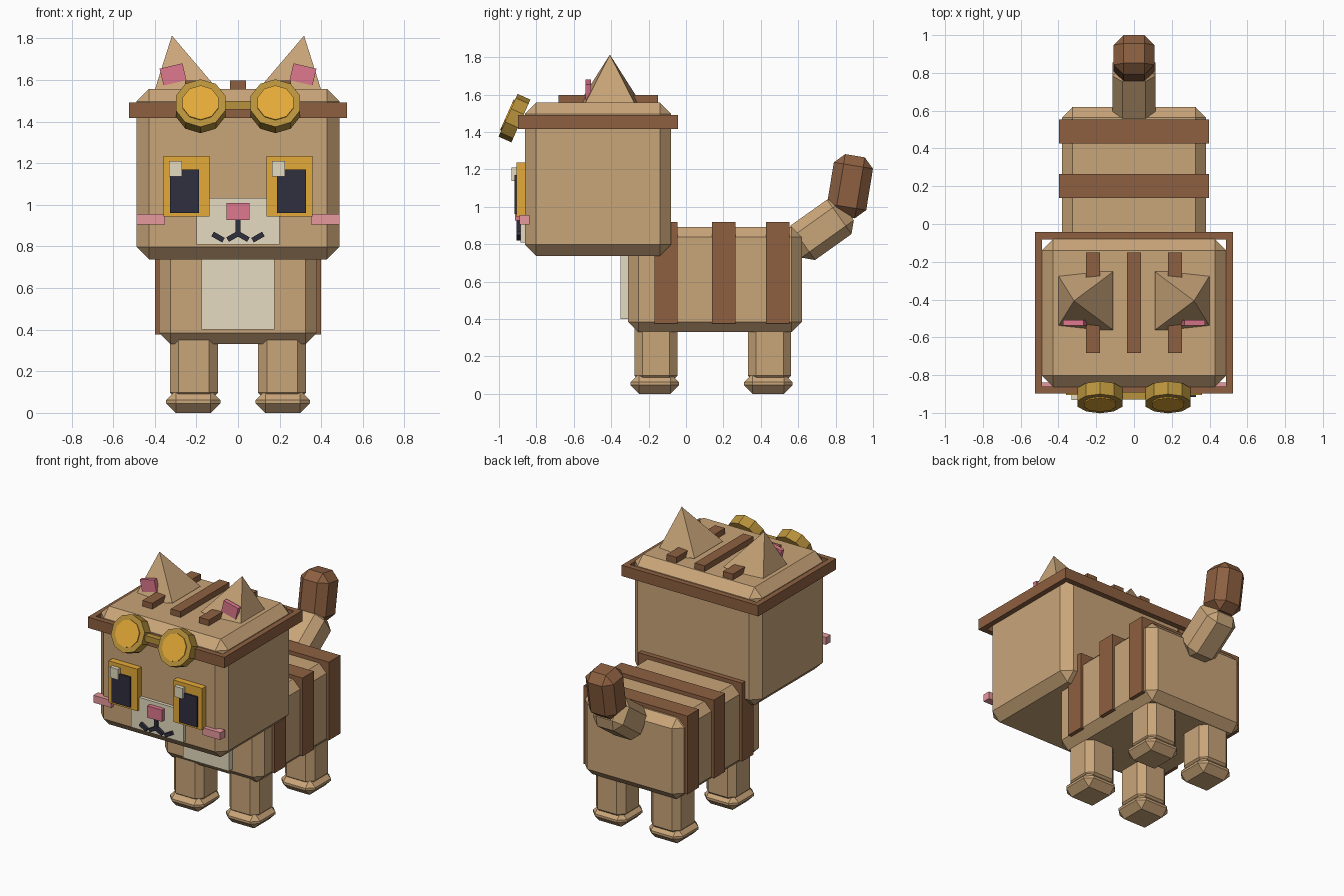
import bpy, bmesh, math
from mathutils import Matrix, Euler

if "Cube" in bpy.data.objects:
    bpy.data.objects.remove(bpy.data.objects["Cube"])


def srgb(r, g, b):
    lin = [(c / 255 / 12.92 if c < 10 else ((c / 255 + 0.055) / 1.055) ** 2.4) for c in (r, g, b)]
    return (*lin, 1.0)


def material(name, *rgb):
    m = bpy.data.materials.new(name)
    m.diffuse_color = srgb(*rgb)
    m.use_nodes = True
    m.node_tree.nodes["Principled BSDF"].inputs["Base Color"].default_value = m.diffuse_color
    return m


TAN = material("tan_fur", 201, 165, 121)
BROWN = material("brown_stripe", 141, 96, 65)
CREAM = material("cream_fur", 229, 219, 192)
AMBER = material("amber", 229, 170, 56)
BRASS = material("brass", 184, 146, 60)
DARK = material("dark_navy", 48, 47, 62)
ROSE = material("rose_pink", 222, 120, 142)
BLUSH = material("blush_pink", 232, 154, 158)


def finish(name, bm, mat, loc, rot):
    mesh = bpy.data.meshes.new(name)
    bm.to_mesh(mesh)
    bm.free()
    mesh.materials.append(mat)
    ob = bpy.data.objects.new(name, mesh)
    ob.location, ob.rotation_euler = loc, rot
    bpy.context.collection.objects.link(ob)
    return ob


def block(name, mat, loc, size, bevel=0, rot=(0, 0, 0)):
    """Box by centre and size, with optional one-step chamfer."""
    bm = bmesh.new()
    bmesh.ops.create_cube(bm, size=1, matrix=Matrix.Diagonal((*size, 1)))
    if bevel:
        bmesh.ops.bevel(bm, geom=bm.edges[:], offset=bevel, segments=1,
                        profile=0.5, affect='EDGES')
    return finish(name, bm, mat, loc, rot)


def box(name, mat, x, y, z, bevel=0):
    """Box by (min, max) ranges."""
    r = (x, y, z)
    return block(name, mat, [(a + b) / 2 for a, b in r], [b - a for a, b in r], bevel)


def cone(name, mat, sides, r1, r2, depth, loc, rot, spin=0):
    bm = bmesh.new()
    bmesh.ops.create_cone(bm, cap_ends=True, segments=sides, radius1=r1, radius2=r2,
                          depth=depth, matrix=Matrix.Rotation(spin, 4, 'Z'))
    bmesh.ops.remove_doubles(bm, verts=bm.verts[:], dist=1e-5)
    return finish(name, bm, mat, loc, rot)


# Body, chest patch and wrap-around stripes
box("body", TAN, (-.38, .38), (-.31, .62), (.33, .893), .055)
box("chest_patch", CREAM, (-.175, .175), (-.35, -.29), (.40, .80))
for y in (-.107, .201, .49):
    block("body_stripe", BROWN, (0, y, .648), (.796, .125, .543))

# Legs and paws
for s in (-1, 1):
    for name, y in (("front", -.16), ("back", .447)):
        box(name + "_leg", TAN, (s * .212 - .115, s * .212 + .115),
            (y - .115, y + .115), (.055, .42), .042)
        box(name + "_paw", TAN, (s * .215 - .13, s * .215 + .13),
            (y - .137, y + .123), (0, .108), .046)

# Tail
block("tail_base", TAN, (0, .722, .877), (.23, .226, .345), .053, (math.radians(-54.5), 0, 0))
block("tail_tip", BROWN, (0, .877, 1.11), (.215, .212, .33), .053, (math.radians(-9.3), 0, 0))

# Head and the strap running around it
box("head", TAN, (-.488, .488), (-.862, -.08), (.738, 1.557), .06)
for s in (-1, 1):
    box("strap_side", BROWN, sorted((s * .487, s * .524)), (-.897, -.043), (1.417, 1.492))
for y in ((-.897, -.860), (-.081, -.043)):
    box("strap_cross", BROWN, (-.487, .487), y, (1.417, 1.492))

# Stripes on top of the head
for x in (-.217, 0, .217):
    box("head_stripe", BROWN, (x - .038, x + .038), (-.683, -.15), (1.53, 1.597))

# Ears, goggles and cheeks, mirrored
tilt = math.radians(24)
for s in (-1, 1):
    lean, h = .2, .28
    cone("ear", TAN, 4, .155 * math.sqrt(2), 0, h,
         (s * (.262 + math.sin(lean) * h / 2), -.407, 1.539 + math.cos(lean) * h / 2),
         (0, s * lean, 0), math.pi / 4)
    block("inner_ear", ROSE, (s * .3125, -.523, 1.627), (.113, .03, .083), 0, (0, s * .23, 0))
    rot = (math.pi / 2 - tilt, 0, 0)
    cone("goggle_rim", BRASS, 10, .125, .125, .075, (s * .18, -.917, 1.474), rot)
    d = .0375
    cone("goggle_lens", AMBER, 10, .09, .09, .014,
         (s * .18, -.917 - d * math.cos(tilt), 1.474 + d * math.sin(tilt)), rot)
    box("cheek", BLUSH, sorted((s * .35, s * .487)), (-.89, -.838), (.906, .957))
box("goggle_bridge", BRASS, (-.075, .075), (-.93, -.89), (1.458, 1.5))

# Eyes; the glints sit on the same side of both
for s in (-1, 1):
    box("eye", AMBER, sorted((s * .138, s * .359)), (-.905, -.85), (.945, 1.236))
    box("pupil", DARK, sorted((s * .188, s * .327)), (-.917, -.89), (.961, 1.171))
for x in (-.30, .195):
    box("eye_glint", CREAM, (x - .031, x + .031), (-.932, -.90), (1.137, 1.21))

# Muzzle, nose and mouth
box("muzzle", CREAM, (-.2, .2), (-.885, -.85), (.81, 1.033))
box("nose", ROSE, (-.056, .056), (-.915, -.87), (.927, 1.008))
box("mouth_line", DARK, (-.011, .011), (-.905, -.88), (.845, .93))
for s in (-1, 1):
    block("mouth_inner", DARK, (s * .024, -.893, .848), (.06, .024, .025), 0, (0, s * .52, 0))
    block("mouth_outer", DARK, (s * .096, -.893, .845), (.06, .024, .025), 0, (0, -s * .52, 0))
